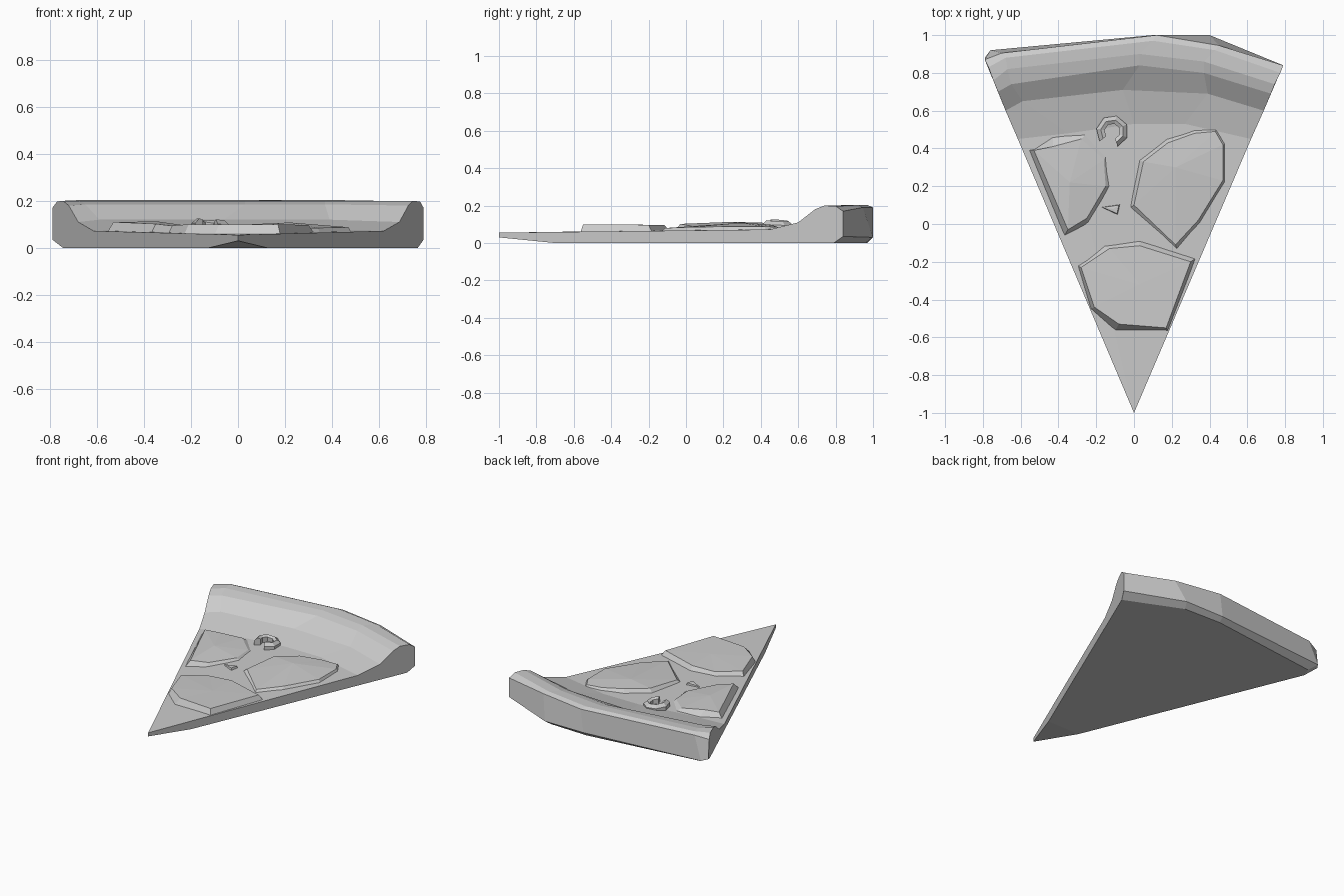
import bpy, bmesh
from mathutils import Vector
from math import cos, sin, radians

if "Cube" in bpy.data.objects:
    bpy.data.objects.remove(bpy.data.objects["Cube"])


def finish(bm, name):
    bmesh.ops.recalc_face_normals(bm, faces=bm.faces)
    me = bpy.data.meshes.new(name)
    bm.to_mesh(me)
    bm.free()
    ob = bpy.data.objects.new(name, me)
    bpy.context.collection.objects.link(ob)
    return ob


def strip(bm, a, b):
    for i in range(len(a) - 1):
        bm.faces.new((a[i], a[i + 1], b[i + 1], b[i]))


# Slice: arcs from the cheese edge, over the crust, down the back wall to the base
X_Y = [
    [(-.615, .45), (-.35, .48), (0, .53), (.27, .53), (.62, .45)],
    [(-.68, .60), (-.59, .65), (-.06, .71), (.39, .69), (.687, .60)],
    [(-.72, .70), (-.65, .74), (.03, .84), (.37, .80), (.725, .69)],
    [(-.745, .76), (-.67, .82), (.03, .90), (.37, .86), (.745, .74)],
    [(-.77, .83), (-.68, .88), (.10, .97), (.43, .92), (.775, .80)],
    [(-.79, .87), (-.70, .905), (.12, 1.0), (.45, .945), (.79, .84)],
    [(-.79, .88), (-.76, .92), (.10, 1.0), (.40, 1.0), (.79, .84)],
    [(-.745, .80), (-.72, .87), (.10, .97), (.38, .96), (.765, .79)],
]
EDGE_Z = [.072, .11, .18, .20, .197, .17, .035, 0]
MID_Z = [.077, .12, .185, .20, .203, .19, .03, 0]
bm = bmesh.new()
rows = [[bm.verts.new((x, y, EDGE_Z[r] if c in (0, 4) else MID_Z[r]))
         for c, (x, y) in enumerate(pts)] for r, pts in enumerate(X_Y)]
tip = bm.verts.new((0, -1, .055))
tip_low = bm.verts.new((0, -1, .03))
base_l = bm.verts.new((-.125, -.7, 0))
base_r = bm.verts.new((.125, -.7, 0))
for a, b in zip(rows, rows[1:]):
    strip(bm, a, b)
for i in range(4):
    bm.faces.new((tip, rows[0][i + 1], rows[0][i]))
bm.faces.new([tip] + [r[0] for r in rows] + [base_l, tip_low])
bm.faces.new([tip] + [r[4] for r in rows] + [base_r, tip_low])
bm.faces.new([base_l] + rows[-1] + [base_r])
bm.faces.new((tip_low, base_l, base_r))
finish(bm, "pizza_slice")


# Toppings: irregular slab with a sloped skirt and a low crown point
def slab(name, outer, top, crown, low=.055):
    bm = bmesh.new()
    o = [bm.verts.new((x, y, low)) for x, y in outer]
    t = [bm.verts.new(p) for p in top]
    c = bm.verts.new(crown)
    strip(bm, o + o[:1], t + t[:1])
    for i in range(len(t)):
        bm.faces.new((t[i], t[(i + 1) % len(t)], c))
    bm.faces.new(o)
    return finish(bm, name)


slab("front_topping",
     [(-.30, -.22), (-.17, -.11), (.03, -.08), (.33, -.18), (.18, -.565), (-.10, -.565), (-.23, -.45)],
     [(-.28, -.23, .095), (-.13, -.13, .09), (.03, -.115, .095), (.30, -.20, .097),
      (.17, -.55, .10), (-.08, -.53, .10), (-.21, -.44, .10)], (.03, -.32, .099))
slab("left_topping",
     [(-.56, .39), (-.43, .48), (-.24, .49), (-.14, .38), (-.115, .2), (-.24, 0), (-.37, -.065)],
     [(-.53, .39, .11), (-.43, .41, .108), (-.28, .45, .095), (-.16, .34, .085),
      (-.15, .20, .085), (-.25, .03, .09), (-.35, -.03, .102)], (-.34, .22, .112), .06)
slab("right_topping",
     [(.02, .34), (.17, .46), (.32, .51), (.44, .51), (.485, .43), (.485, .22), (.35, 0), (.23, -.14), (-.03, .08)],
     [(.05, .33, .10), (.18, .43, .10), (.32, .48, .09), (.43, .49, .085), (.47, .42, .088),
      (.47, .23, .088), (.34, .02, .085), (.22, -.11, .08), (.0, .10, .085)], (.22, .30, .108), .06)

# Open curl near the crust: triangular-topped section swept round an arc
bm = bmesh.new()
rings = []
for k in range(7):
    a = radians(-70 + k * 48)
    d = Vector((cos(a), sin(a), 0))
    lift = .006 * cos(a + 2.5)
    sec = [(.085, .07), (.085, .10 + lift), (.062, .12 + lift), (.042, .11 + lift), (.042, .07)]
    rings.append([bm.verts.new(Vector((-.115, .49, z)) + d * r) for r, z in sec])
for a, b in zip(rings, rings[1:]):
    strip(bm, a + a[:1], b + b[:1])
bm.faces.new(rings[0])
bm.faces.new(rings[-1])
finish(bm, "curled_topping")

# Small chip in the middle
slab("chip", [(-.18, .09), (-.07, .105), (-.085, .045)],
     [(-.165, .088, .078), (-.08, .10, .085), (-.09, .055, .085)], (-.11, .08, .085))
